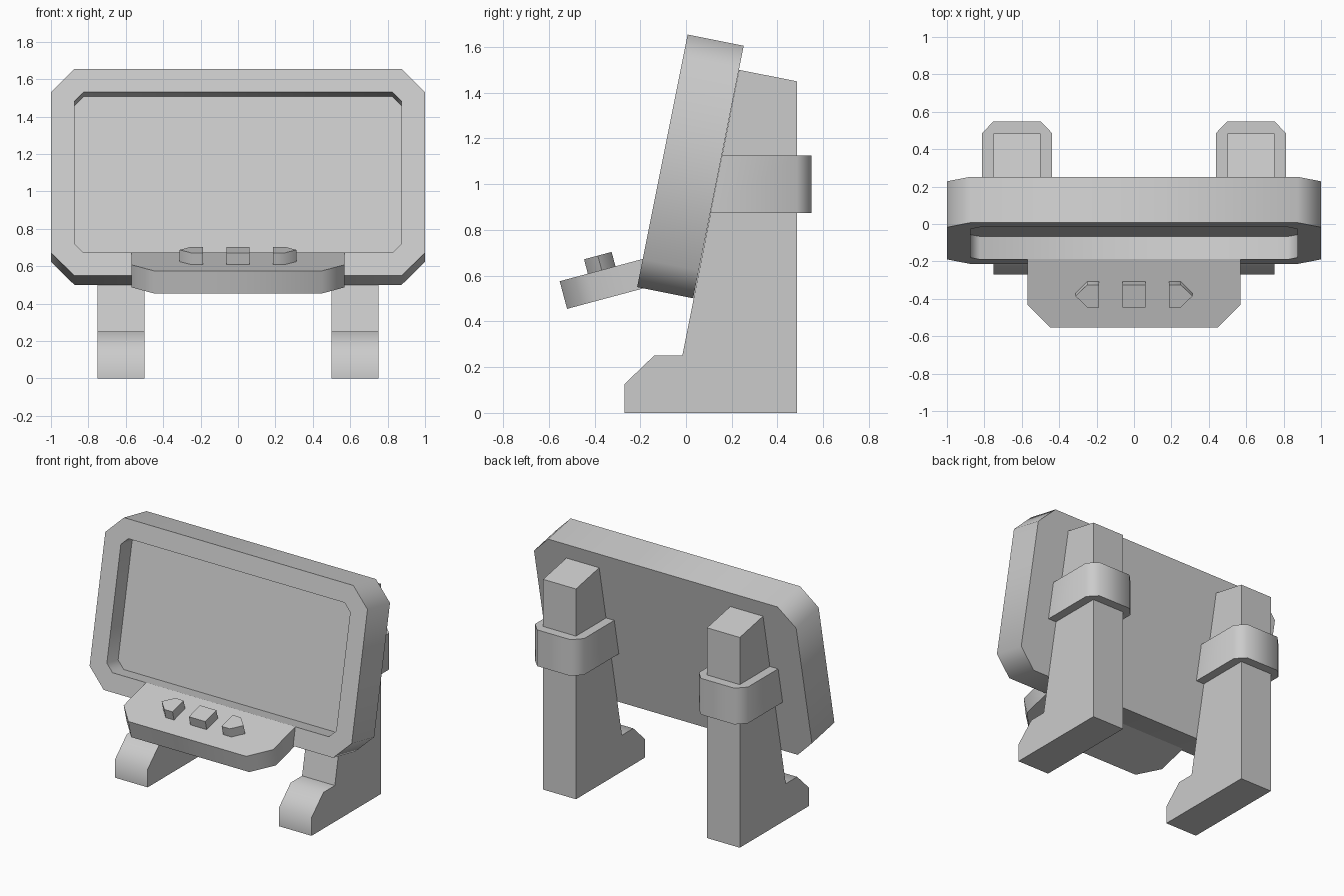
import bpy, bmesh
from math import radians, atan
from mathutils import Matrix

if "Cube" in bpy.data.objects:
    bpy.data.objects.remove(bpy.data.objects["Cube"])

TILT = atan(0.2)


def loft(name, rings, matrix=Matrix()):
    """Solid through matching rings of 3D points, capped at both ends."""
    bm = bmesh.new()
    loops = [[bm.verts.new(matrix @ Matrix.Translation(p).translation) for p in r] for r in rings]
    for a, b in zip(loops, loops[1:]):
        n = len(a)
        for i in range(n):
            j = (i + 1) % n
            bm.faces.new((a[i], a[j], b[j], b[i]))
    bm.faces.new(loops[0])
    bm.faces.new(loops[-1])
    bmesh.ops.recalc_face_normals(bm, faces=bm.faces)
    mesh = bpy.data.meshes.new(name)
    bm.to_mesh(mesh)
    bm.free()
    obj = bpy.data.objects.new(name, mesh)
    bpy.context.collection.objects.link(obj)
    bpy.ops.object.select_all(action='DESELECT')
    obj.select_set(True)
    bpy.context.view_layer.objects.active = obj
    bpy.ops.object.shade_smooth_by_angle(angle=radians(50))
    return obj


def ring(pts, w):
    return [(a, b, w) for a, b in pts]


def prism(name, pts, w0, w1, matrix=Matrix()):
    return loft(name, [ring(pts, w0), ring(pts, w1)], matrix)


def octagon(hx, hy, c):
    return [(hx - c, -hy), (hx, c - hy), (hx, hy - c), (hx - c, hy),
            (c - hx, hy), (-hx, hy - c), (-hx, c - hy), (c - hx, -hy)]


# Tilted panel with a recessed screen
panel_m = Matrix.Translation((0, 0.142, 1.053)) @ Matrix.Rotation(radians(90) - TILT, 4, 'X')
outer = octagon(1.0, 0.563, 0.125)
inner = octagon(0.875, 0.438, 0.05)
loft("screen_panel", [ring(outer, 0), ring(outer, 0.25), ring(inner, 0.25), ring(inner, 0.125)], panel_m)

# Sloping control shelf
shelf_m = Matrix.Translation((0, -0.52, 0.455)) @ Matrix.Rotation(radians(15), 4, 'X')
prism("control_shelf", [(-0.45, 0), (0.45, 0), (0.57, 0.125), (0.57, 0.377), (-0.57, 0.377), (-0.57, 0.125)],
      0, 0.125, shelf_m)

# Buttons: a square between two arrows
h, mid = 0.0625, 0.19
prism("square_button", [(-h, mid - h), (h, mid - h), (h, mid + h), (-h, mid + h)], 0.125, 0.19, shelf_m)
for side, label in ((-1, "left"), (1, "right")):
    arrow = [(side * x, mid + y) for x, y in
             ((0.1875, -h), (0.25, -h), (0.3125, 0), (0.25, h), (0.1875, h))]
    prism(label + "_arrow_button", arrow, 0.125, 0.19, shelf_m)

# Legs with feet, and the collars around them
side_m = Matrix(((0, 0, 1, 0), (1, 0, 0, 0), (0, 1, 0, 0), (0, 0, 0, 1)))
leg = [(-0.27, 0), (-0.27, 0.125), (-0.14, 0.25), (-0.016, 0.25),
       (0.232, 1.50), (0.485, 1.45), (0.485, 0)]


def collar(cx, front, z):
    return [(cx + x, y, z) for x, y in ((-0.1875, front), (0.1875, front), (0.1875, 0.485),
                                       (0.1275, 0.548), (-0.1275, 0.548), (-0.1875, 0.485))]


for side, label in ((-1, "left"), (1, "right")):
    cx = side * 0.625
    prism(label + "_leg", leg, cx - 0.125, cx + 0.125, side_m)
    loft(label + "_leg_collar", [collar(cx, 0.107, 0.875), collar(cx, 0.157, 1.125)])
